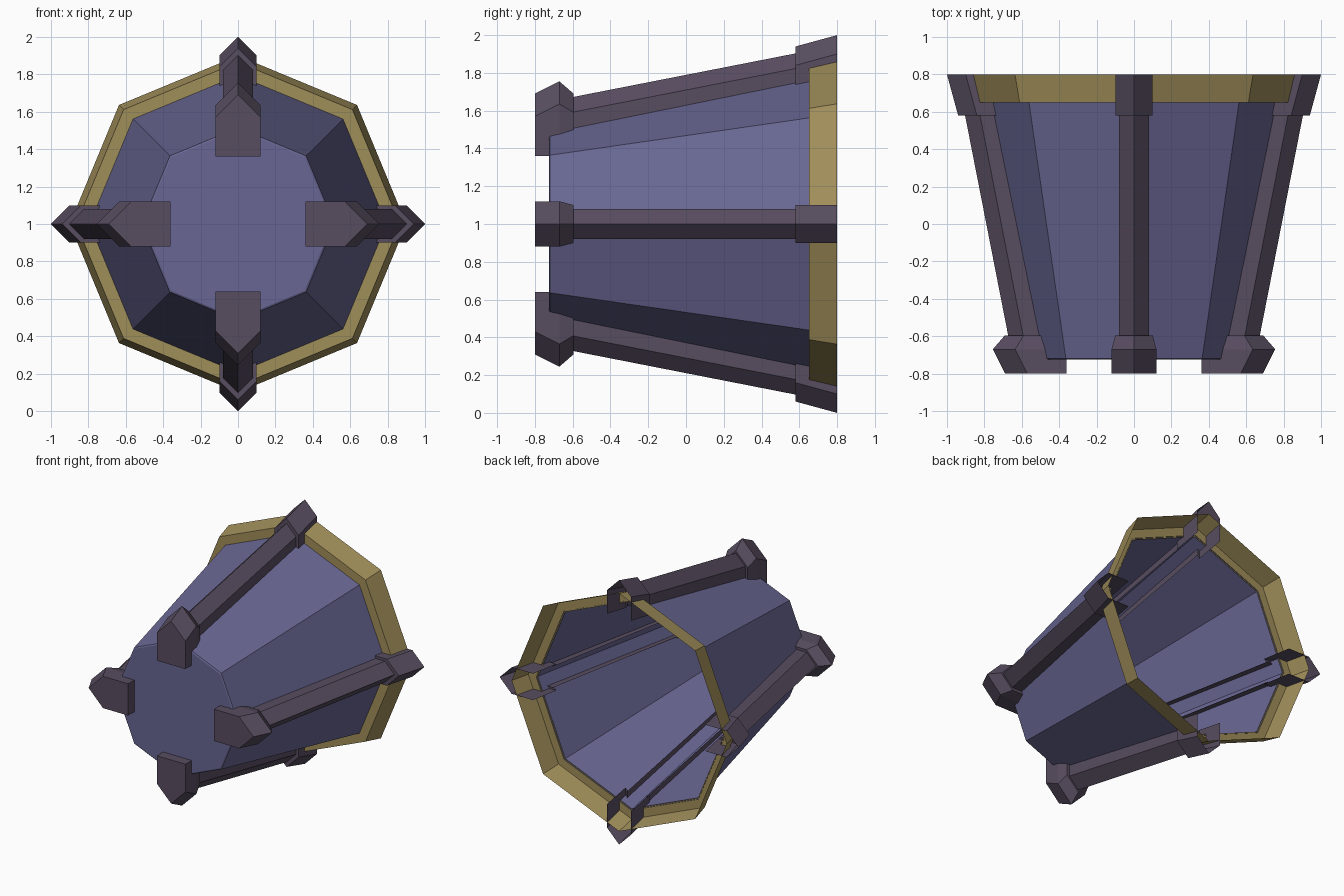
import bpy, bmesh, math
from mathutils import Matrix

if "Cube" in bpy.data.objects:
    bpy.data.objects.remove(bpy.data.objects["Cube"])


def material(name, rgb):
    lin = [((c / 255 + 0.055) / 1.055) ** 2.4 for c in rgb]
    m = bpy.data.materials.new(name)
    m.diffuse_color = (*lin, 1)
    m.use_nodes = True
    m.node_tree.nodes["Principled BSDF"].inputs["Base Color"].default_value = m.diffuse_color
    return m


BLUE = material("dusty blue", (104, 102, 146))
GOLD = material("old gold", (160, 142, 90))
DARK = material("dark plum", (88, 77, 96))


def loft(name, sections, mat, closed=False, cap_first=False, angle=0.0):
    """Skin a list of equal-length point loops; turn about the y axis, lift to z = 1."""
    bm = bmesh.new()
    rows = [[bm.verts.new(p) for p in s] for s in sections]
    n = len(rows[0])
    for a, b in zip(rows, rows[1:]):
        for i in range(n if closed else n - 1):
            j = (i + 1) % n
            bm.faces.new((a[i], a[j], b[j], b[i]))
    if cap_first:
        bm.faces.new(rows[0])
    bmesh.ops.recalc_face_normals(bm, faces=bm.faces)
    bm.transform(Matrix.Translation((0, 0, 1)) @ Matrix.Rotation(angle, 4, 'Y'))
    me = bpy.data.meshes.new(name)
    bm.to_mesh(me)
    bm.free()
    me.materials.append(mat)
    ob = bpy.data.objects.new(name, me)
    bpy.context.collection.objects.link(ob)
    return ob


def octagon(r, y):
    return [(r * math.cos(k * math.pi / 4), y, r * math.sin(k * math.pi / 4)) for k in range(8)]


def gable(y, w, inner, ridge):
    """House-shaped section, open towards the axis, with a 45 degree roof."""
    s = ridge - w
    return [(-w, y, inner), (-w, y, s), (0, y, ridge), (w, y, s), (w, y, inner)]


# Flared eight-sided body with a closed small end and an open mouth
loft("body", [octagon(0.505, -0.725), octagon(0.515, -0.72), octagon(0.795, 0.655)],
     BLUE, closed=True, cap_first=True)

# Rim collar around the mouth, open at the back
loft("rim", [octagon(0.785, 0.65), octagon(0.865, 0.65), octagon(0.90, 0.80)], GOLD, closed=True)

# Four ribs, each with a front claw and a rear bracket
for k, side in enumerate(("top", "right", "bottom", "left")):
    a = k * math.pi / 2
    loft(side + "_rib", [gable(-0.61, 0.08, 0.47, 0.67), gable(0.59, 0.08, 0.70, 0.905)],
         DARK, angle=a)
    loft(side + "_rear_bracket",
         [gable(0.58, 0.08, 0.70, 0.90), gable(0.58, 0.10, 0.68, 0.94), gable(0.80, 0.10, 0.72, 1.0)],
         DARK, angle=a)
    loft(side + "_front_claw",
         [gable(-0.80, 0.12, 0.36, 0.69), gable(-0.72, 0.12, 0.36, 0.73),
          gable(-0.67, 0.12, 0.46, 0.755), gable(-0.595, 0.10, 0.48, 0.69),
          gable(-0.595, 0.078, 0.48, 0.665)],
         DARK, closed=True, cap_first=True, angle=a)
